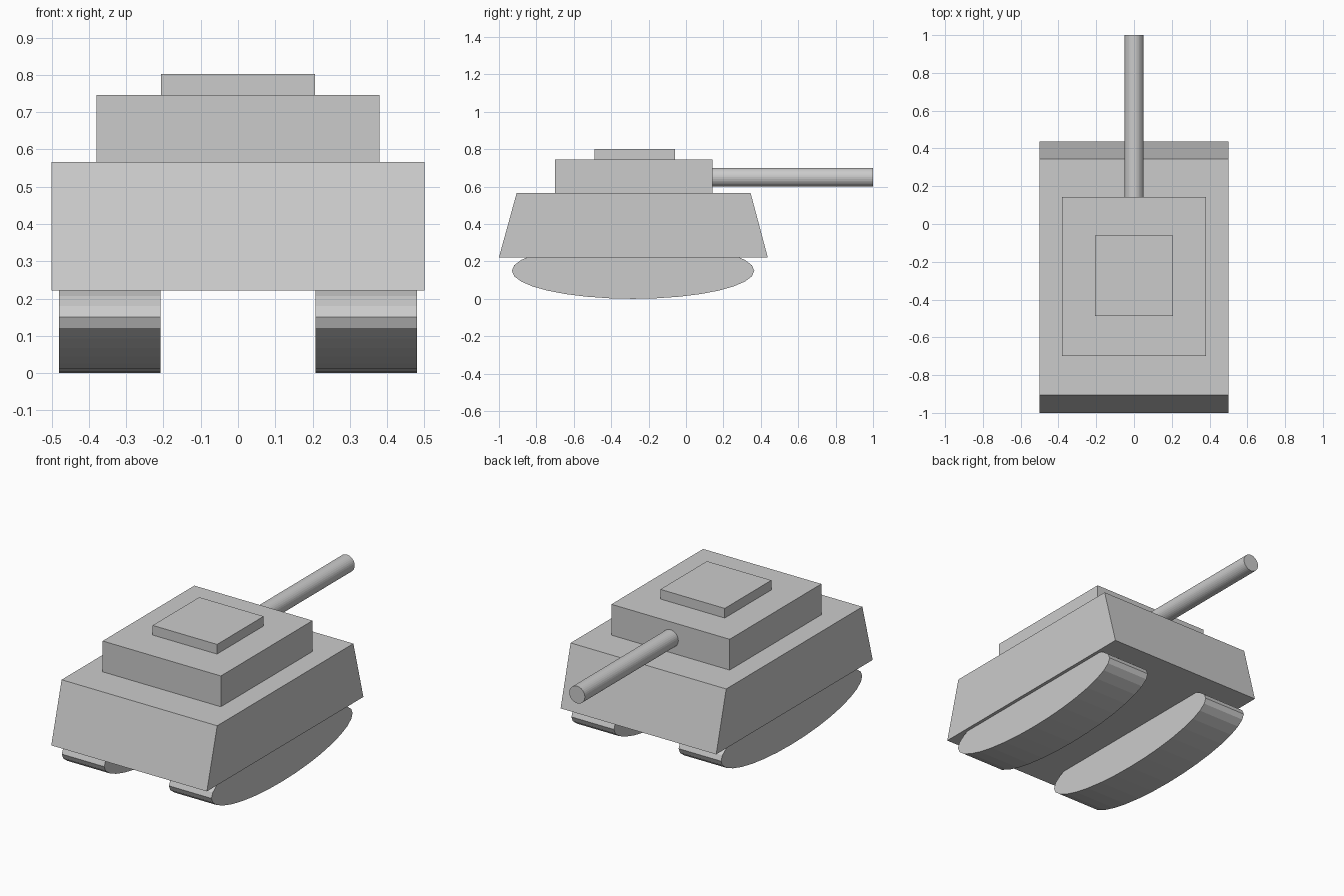
import bpy, bmesh
from math import cos, sin, tau

default = bpy.data.objects.get("Cube")
if default:
    bpy.data.objects.remove(default, do_unlink=True)

# Single plain grey for the whole tank
grey = bpy.data.materials.new("plain_grey")
grey.use_nodes = True
COLOUR = (0.6, 0.6, 0.6, 1)
grey.diffuse_color = COLOUR
grey.node_tree.nodes["Principled BSDF"].inputs["Base Color"].default_value = COLOUR


def prism(name, lower, upper):
    """Closed solid joining two matching outlines, flat shaded."""
    bm = bmesh.new()
    a = [bm.verts.new(p) for p in lower]
    b = [bm.verts.new(p) for p in upper]
    bm.faces.new(a)
    bm.faces.new(b)
    n = len(a)
    for i in range(n):
        j = (i + 1) % n
        bm.faces.new((a[i], a[j], b[j], b[i]))
    bmesh.ops.recalc_face_normals(bm, faces=bm.faces)
    mesh = bpy.data.meshes.new(name)
    bm.to_mesh(mesh)
    bm.free()
    mesh.materials.append(grey)
    obj = bpy.data.objects.new(name, mesh)
    bpy.context.collection.objects.link(obj)
    return obj


def rect(half_x, y0, y1, z):
    return [(-half_x, y0, z), (half_x, y0, z), (half_x, y1, z), (-half_x, y1, z)]


def ellipse(rx, rz, sides=32):
    return [(rx * cos(tau * i / sides), rz * sin(tau * i / sides)) for i in range(sides)]


# Hull with sloped ends, turret and hatch
prism("hull", rect(0.5, -1, 0.437, 0.222), rect(0.5, -0.905, 0.345, 0.567))
prism("turret", rect(0.38, -0.7, 0.142, 0.567), rect(0.38, -0.7, 0.142, 0.746))
prism("hatch", rect(0.207, -0.488, -0.06, 0.746), rect(0.207, -0.488, -0.06, 0.802))

# Gun barrel
ring = ellipse(0.05, 0.05)
prism("barrel", *[[(x, y, 0.65 + z) for x, z in ring] for y in (0.1, 1)])

# Elliptical tracks under each side
profile = ellipse(0.648, 0.15)
for side, sign in (("left", 1), ("right", -1)):
    prism(side + "_track", *[[(sign * x, -0.283 + y, 0.15 + z) for y, z in profile]
                             for x in (0.208, 0.481)])
